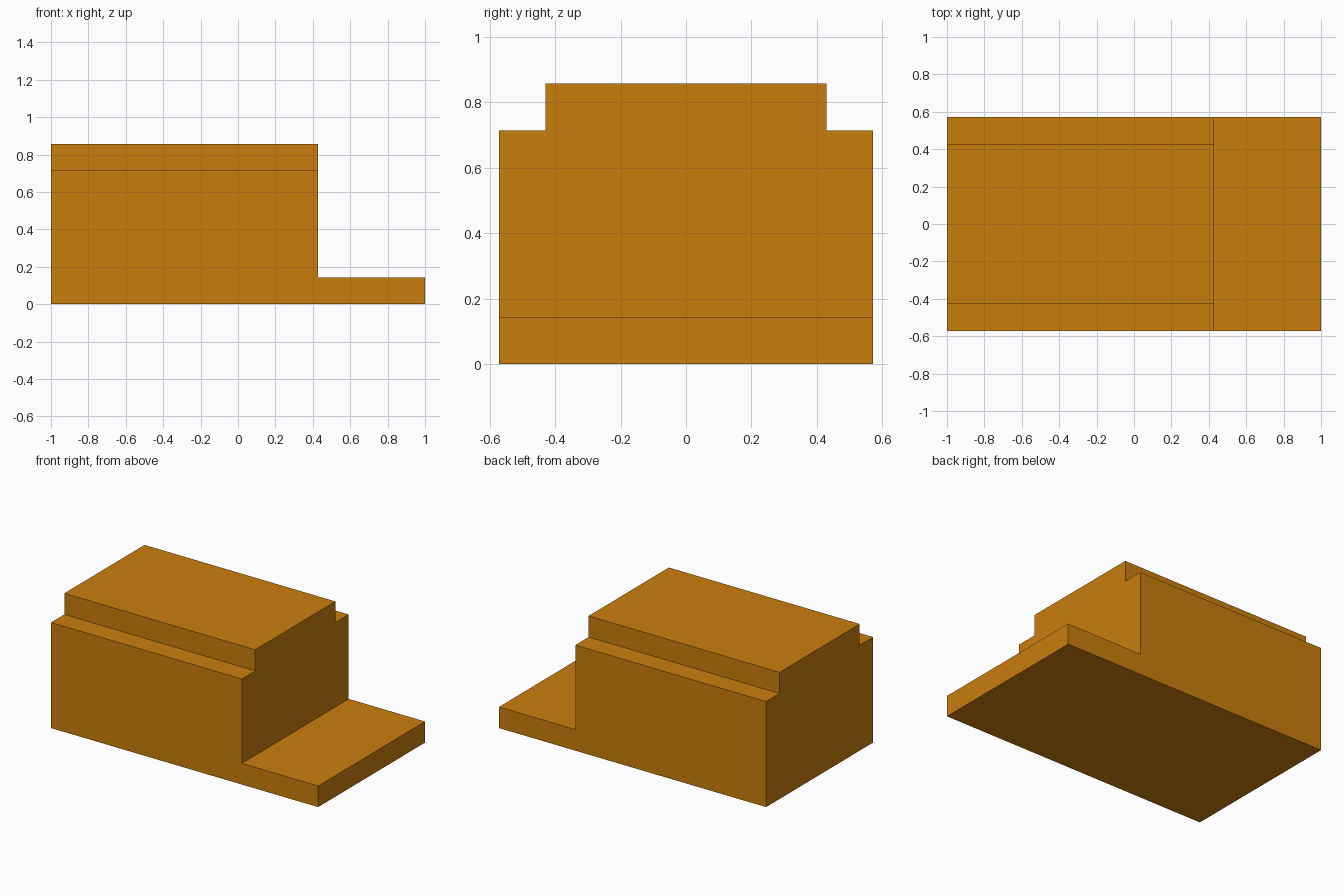
import bpy, bmesh
from mathutils import Vector

if "Cube" in bpy.data.objects:
    bpy.data.objects.remove(bpy.data.objects["Cube"])

U = 1 / 7  # grid unit of the design

mat = bpy.data.materials.new("amber_orange")
mat.diffuse_color = (0.59, 0.207, 0.004, 1)
mat.use_nodes = True
mat.node_tree.nodes["Principled BSDF"].inputs["Base Color"].default_value = mat.diffuse_color

bm = bmesh.new()


def extrude_x(faces, distance):
    """Extrude faces along x and return the new end faces."""
    geom = bmesh.ops.extrude_face_region(bm, geom=faces)["geom"]
    verts = [g for g in geom if isinstance(g, bmesh.types.BMVert)]
    bmesh.ops.translate(bm, verts=verts, vec=Vector((distance, 0, 0)))
    return [g for g in geom if isinstance(g, bmesh.types.BMFace)]


# Stepped end section: right half, mirrored, split at the foot height
half = [(4, 0), (4, 1), (4, 5), (3, 5), (3, 6)]
right = [bm.verts.new((-1, y * U, z * U)) for y, z in half]
left = [bm.verts.new((-1, -y * U, z * U)) for y, z in half]
lower = bm.faces.new([right[0], right[1], left[1], left[0]])
upper = bm.faces.new(right[1:] + left[:0:-1])

# Main body, then the foot continuing from its lower end face
ends = extrude_x([lower, upper], 10 * U)
foot_end = min(ends, key=lambda f: f.calc_center_median().z)
extrude_x([foot_end], 4 * U)

# Merge coplanar faces into clean flat sides
bmesh.ops.recalc_face_normals(bm, faces=bm.faces)
bmesh.ops.dissolve_limit(bm, angle_limit=0.01, verts=bm.verts, edges=bm.edges)
bmesh.ops.recalc_face_normals(bm, faces=bm.faces)

mesh = bpy.data.meshes.new("stepped_block")
bm.to_mesh(mesh)
bm.free()
mesh.materials.append(mat)
bpy.context.collection.objects.link(bpy.data.objects.new("stepped_block", mesh))
